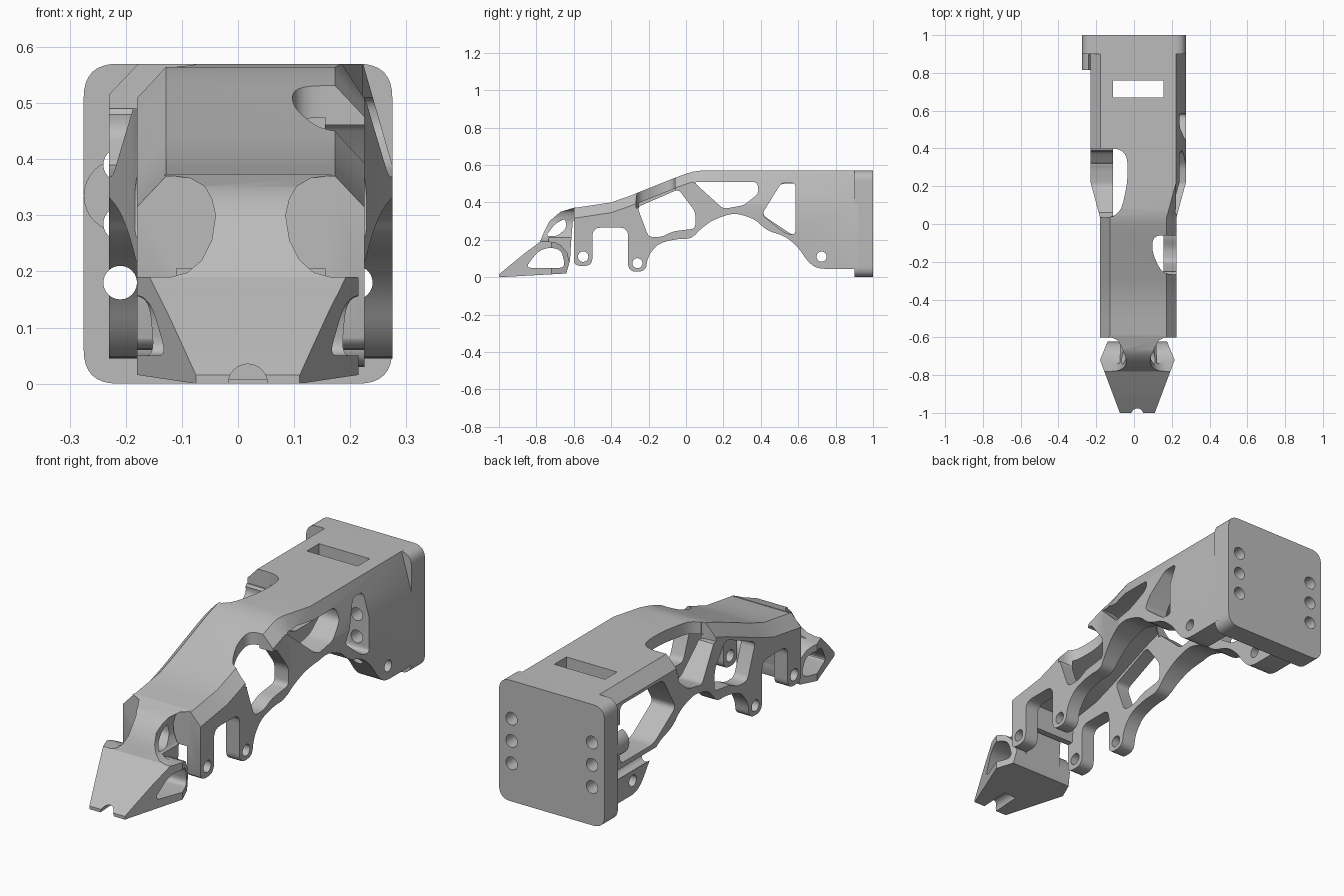
import bpy, bmesh, math
from mathutils import Vector

if "Cube" in bpy.data.objects:
    bpy.data.objects.remove(bpy.data.objects["Cube"])

MID = 0.0225  # symmetry line of the arm
grey = bpy.data.materials.new("plain grey")
grey.use_nodes = True
grey.diffuse_color = (0.5, 0.5, 0.5, 1)
grey.node_tree.nodes["Principled BSDF"].inputs["Base Color"].default_value = (0.5, 0.5, 0.5, 1)


def add(name, bm):
    bmesh.ops.recalc_face_normals(bm, faces=bm.faces)
    me = bpy.data.meshes.new(name)
    bm.to_mesh(me)
    bm.free()
    me.materials.append(grey)
    ob = bpy.data.objects.new(name, me)
    bpy.context.collection.objects.link(ob)
    return ob


def skin(name, rings):
    """Closed skin through equal rings of points."""
    bm = bmesh.new()
    vs = [[bm.verts.new(p) for p in ring] for ring in rings]
    n = len(vs[0])
    for a, b in zip(vs, vs[1:]):
        for i in range(n):
            bm.faces.new((a[i], a[(i + 1) % n], b[(i + 1) % n], b[i]))
    bm.faces.new(vs[0])
    bm.faces.new(vs[-1])
    return add(name, bm)


def rounded(pts, r, steps=5):
    """Round every corner of a polygon by up to r."""
    out = []
    for i, p in enumerate(pts):
        p, a, b = Vector(p), Vector(pts[i - 1]), Vector(pts[(i + 1) % len(pts)])
        s = p + (a - p).normalized() * min(r, (a - p).length * 0.45)
        e = p + (b - p).normalized() * min(r, (b - p).length * 0.45)
        for k in range(steps + 1):
            t = k / steps
            out.append(s * (1 - t) ** 2 + p * 2 * t * (1 - t) + e * t * t)
    return out


def circle(u, v, r, n=24):
    return [(u + r * math.cos(math.tau * k / n), v + r * math.sin(math.tau * k / n)) for k in range(n)]


def prism(name, axis, pts, lo, hi):
    place = {"x": lambda u, v, w: (w, u, v),
             "y": lambda u, v, w: (u, w, v),
             "z": lambda u, v, w: (u, v, w)}[axis]
    return skin(name, [[place(u, v, w) for u, v in pts] for w in (lo, hi)])


def boolean(ob, tool, op="DIFFERENCE"):
    mod = ob.modifiers.new("cut", "BOOLEAN")
    mod.operation, mod.solver, mod.object = op, "EXACT", tool
    deps = bpy.context.evaluated_depsgraph_get()
    me = bpy.data.meshes.new_from_object(ob.evaluated_get(deps))
    ob.modifiers.clear()
    ob.data = me
    bpy.data.objects.remove(tool)


def cut(ob, axis, pts, lo, hi):
    boolean(ob, prism("cutter", axis, pts, lo, hi))


def mirrored(pts, mid):
    return [(2 * mid - u, v) for u, v in pts]


# Arm shell: stations of (y, roof height, widening)
stations = [(-0.6, 0.37, 0), (-0.5, 0.385, 0), (-0.4, 0.4, 0), (-0.3, 0.435, 0),
            (-0.05, 0.535, 0), (0, 0.553, 0), (0.035, 0.564, 0), (0.08, 0.57, 0.012),
            (0.22, 0.57, 0.05), (0.92, 0.57, 0.05)]


def shell_ring(y, z, w):
    l, r, t = -0.18 - w, 0.225 + w, w / 0.05
    return [(l, y, 0), (l, y, z - 0.055), (l + 0.052, y, z),
            (r - 0.052, y, z), (r, y, z - 0.055 - 0.125 * t), (r, y, 0)]


arm = skin("arm_shell", [shell_ring(*s) for s in stations])

# Underside outline with two hanging lugs and the arches
outline = [(-0.605, 0.8), (-0.605, 0.06), (-0.5, 0.06), (-0.5, 0.265), (-0.31, 0.265),
           (-0.31, 0.03), (-0.215, 0.03), (-0.205, 0.11), (-0.15, 0.18), (-0.05, 0.205), (0.03, 0.205),
           (0.08, 0.26), (0.15, 0.31), (0.26, 0.345), (0.37, 0.31), (0.43, 0.25), (0.53, 0.22),
           (0.6, 0.16), (0.65, 0.085), (0.7, 0.045), (0.95, 0.045), (0.95, 0.8)]
boolean(arm, prism("underside", "x", rounded(outline, 0.045), -0.5, 0.5), "INTERSECT")

# Straight channel between the two walls, closed at the front by a short wall
ceiling = [(-0.7, 0.205), (-0.57, 0.205), (-0.56, 0.315)] + [(y, z - 0.057) for y, z, w in stations[1:]]
cut(arm, "x", ceiling + [(0.92, -0.1), (-0.7, -0.1)], -0.11, 0.155)

# Truss windows through both walls
front_window = [(-0.26, 0.375), (-0.2, 0.215), (-0.13, 0.215), (-0.07, 0.245), (0.05, 0.26),
                (0.05, 0.35), (-0.04, 0.47)]
middle_window = [(0.04, 0.51), (0.2, 0.365), (0.31, 0.385), (0.39, 0.45), (0.38, 0.51)]
rear_window = [(0.405, 0.335), (0.51, 0.505), (0.585, 0.505), (0.585, 0.225), (0.53, 0.235)]
wide_window = [(0.405, 0.335), (0.5, 0.5), (0.82, 0.5), (0.82, 0.225), (0.57, 0.225)]
for pts in (front_window, middle_window):
    cut(arm, "x", rounded(pts, 0.025), -0.5, 0.5)
cut(arm, "x", rounded(rear_window, 0.025), MID, 0.5)
cut(arm, "x", rounded(wide_window, 0.03), -0.5, MID)

# Pivot holes
for y, z, r in ((-0.55, 0.11, 0.028), (-0.26, 0.075, 0.027), (0.725, 0.11, 0.027)):
    cut(arm, "x", circle(y, z, r), -0.5, 0.5)

# Roof openings and slot; the right wall is open above its middle window
right_bite = [(-0.4, 0.4), (-0.04, 0.4), (-0.03, 0.24), (-0.075, 0.035), (-0.4, 0.035)]
left_bite = [(0.4, -0.06), (0.1, -0.06), (0.095, -0.15), (0.15, -0.265), (0.4, -0.27)]
cut(arm, "z", rounded(right_bite, 0.08), 0.49, 0.8)
cut(arm, "x", [(0.04, 0.7), (0.04, 0.51), (0.2, 0.375), (0.32, 0.39), (0.4, 0.5), (0.4, 0.7)], -0.5, -0.109)
cut(arm, "z", rounded(left_bite, 0.05), 0.37, 0.8)
cut(arm, "z", [(-0.11, 0.67), (0.155, 0.67), (0.155, 0.76), (-0.11, 0.76)], 0.4, 0.8)

# Mounting plate with a boss, drilled for bolts; the lowest bolts also pass the arches
corners = [(-0.275, 0), (0.275, 0), (0.275, 0.57), (-0.275, 0.57)]
plate = prism("mounting_plate", "y", rounded(corners, 0.06, 8), 0.9, 1)
boss = prism("plate_boss", "y", circle(-0.21, 0.335, 0.065, 32), 0.815, 0.905)
for x in (-0.21, 0.21):
    for z, start in ((0.18, 0.3), (0.285, 0.58), (0.39, 0.58)):
        for part in (plate, boss, arm):
            cut(part, "y", circle(x, z, 0.03), start, 1.1)

# Toe: wedge-shaped foot and neck in one piece
side = [(-1, 0), (-1, 0.015), (-0.94, 0.065), (-0.86, 0.13), (-0.81, 0.167), (-0.78, 0.19), (-0.76, 0.24),
        (-0.73, 0.3), (-0.67, 0.35), (-0.59, 0.374), (-0.575, 0.32), (-0.605, 0.3), (-0.615, 0.18),
        (-0.62, 0.09), (-0.64, 0.02)]
plan = [(-0.12, -0.55), (-0.135, -0.61), (-0.18, -0.72), (-0.075, -1)]
toe = prism("toe", "x", side, -0.3, 0.3)
boolean(toe, prism("plan", "z", plan + mirrored(plan, 0.0175)[::-1], -0.1, 0.6), "INTERSECT")
waist = [(-0.4, 0.19), (-0.12, 0.19), (-0.09, 0.198), (-0.065, 0.22), (-0.047, 0.255), (-0.04, 0.3),
         (-0.047, 0.33), (-0.06, 0.352), (-0.085, 0.366), (-0.12, 0.371), (-0.4, 0.371)]
for pts in (waist, mirrored(waist, MID)):
    cut(toe, "y", pts, -1.1, -0.5)

# Rounded heel lobes either side of the neck
heel = [(-0.735, 0.191), (-0.7, 0.186), (-0.67, 0.172), (-0.635, 0.13),
        (-0.615, 0.05), (-0.5, 0.05), (-0.5, 0.3), (-0.735, 0.3)]
cut(toe, "x", heel, -0.4, -0.075)
cut(toe, "x", heel, 2 * MID + 0.075, 0.5)
cut(toe, "x", rounded([(-0.86, 0.05), (-0.79, 0.14), (-0.73, 0.16), (-0.665, 0.145), (-0.645, 0.05)], 0.035), -0.4, 0.4)
cut(toe, "x", rounded([(-0.75, 0.22), (-0.7, 0.285), (-0.645, 0.315), (-0.64, 0.26), (-0.69, 0.22)], 0.02), -0.4, 0.4)
cut(toe, "y", circle(0.0175, 0, 0.035), -1.1, -0.86)

# Smooth curved surfaces while keeping edges sharp
for part in (arm, plate, boss, toe):
    part.data.shade_smooth()
    part.data.set_sharp_from_angle(angle=math.radians(30))
